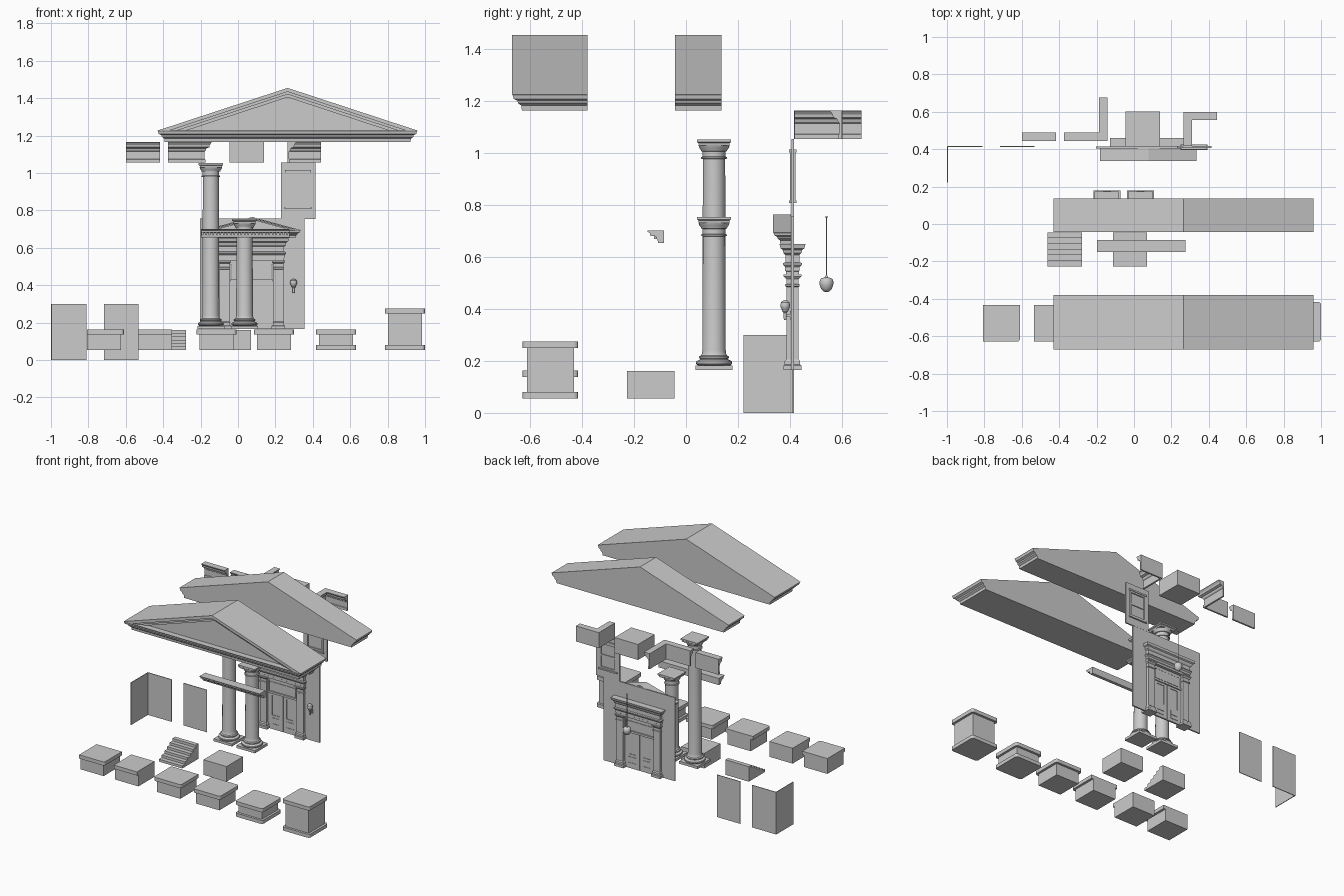
import bpy, bmesh
from math import pi, sin, cos
from mathutils import Vector

if "Cube" in bpy.data.objects:
    bpy.data.objects.remove(bpy.data.objects["Cube"])


def finish(name, bm, smooth=False):
    bmesh.ops.recalc_face_normals(bm, faces=bm.faces)
    me = bpy.data.meshes.new(name)
    bm.to_mesh(me)
    bm.free()
    ob = bpy.data.objects.new(name, me)
    bpy.context.collection.objects.link(ob)
    if smooth:
        bpy.ops.object.select_all(action='DESELECT')
        ob.select_set(True)
        bpy.context.view_layer.objects.active = ob
        bpy.ops.object.shade_smooth_by_angle()
    return ob


def loft(bm, rings, closed_ring=True):
    """Skin a list of equal-length closed rings and cap both ends."""
    vs = [[bm.verts.new(p) for p in r] for r in rings]
    n = len(vs[0])
    for a, b in zip(vs, vs[1:]):
        for i in range(n):
            j = (i + 1) % n
            bm.faces.new((a[i], a[j], b[j], b[i]))
    bm.faces.new(vs[0])
    bm.faces.new(vs[-1])


def prism(name, pts, axis, a, b):
    put = {'x': lambda p, t: (t, p[0], p[1]), 'y': lambda p, t: (p[0], t, p[1]),
           'z': lambda p, t: (p[0], p[1], t)}[axis]
    bm = bmesh.new()
    loft(bm, [[put(p, t) for p in pts] for t in (a, b)])
    return finish(name, bm)


def boxes(name, items):
    bm = bmesh.new()
    for x0, x1, y0, y1, z0, z1 in items:
        loft(bm, [[(x0, y0, z), (x1, y0, z), (x1, y1, z), (x0, y1, z)] for z in (z0, z1)])
    return finish(name, bm)


def holed(name, x0, x1, z0, z1, a0, a1, c0, c1, y0, y1):
    """Panel with one rectangular opening (a0..a1, c0..c1)."""
    parts = [(x0, a0, y0, y1, z0, z1), (a1, x1, y0, y1, z0, z1),
             (a0, a1, y0, y1, z0, c0), (a0, a1, y0, y1, c1, z1)]
    return boxes(name, [p for p in parts if p[5] - p[4] > 1e-4])


def rect_stack(name, cx, cy, layers):
    """Square-plan turned shape: layers of (half x, half y, z)."""
    bm = bmesh.new()
    loft(bm, [[(cx - a, cy - b, z), (cx + a, cy - b, z), (cx + a, cy + b, z), (cx - a, cy + b, z)]
              for a, b, z in layers])
    return finish(name, bm)


def lathe(name, cx, cy, prof, n=32):
    bm = bmesh.new()
    loft(bm, [[(cx + r * cos(2 * pi * i / n), cy + r * sin(2 * pi * i / n), z) for i in range(n)]
              for r, z in prof])
    return finish(name, bm, True)


def sweep(name, path, prof):
    """Mitred moulding; profile (offset, z) sits on the right of the path."""
    P = [Vector(p) for p in path]
    D = [(b - a).normalized() for a, b in zip(P, P[1:])]
    N = [Vector((d.y, -d.x)) for d in D]
    rings = []
    for i, p in enumerate(P):
        a, b = N[max(i - 1, 0)], N[min(i, len(N) - 1)]
        m = (a + b) / (1 + a.dot(b))
        rings.append([(p.x + m.x * o, p.y + m.y * o, z) for o, z in prof])
    bm = bmesh.new()
    loft(bm, rings)
    return finish(name, bm)


def pediment(name, cx, hw, z0, zc, zt, yf, yb, over, front=True):
    h = zc - z0
    prof = [(0, z0), (.1, z0), (.15, .3), (.45, .45), (.5, .6), (.85, .72), (.9, .88), (1, 1), (0, 1)]
    prof = [(0.0, z0), (over * .1, z0)] + [(over * o, z0 + h * t) for o, t in prof[2:]]
    xi = hw - over
    wall = yf + over if front else yf
    if front:
        path = [(cx - xi, yb), (cx - xi, wall), (cx + xi, wall), (cx + xi, yb)]
        sweep(name + "_cornice", path, prof)
    else:
        sweep(name + "_left_cornice", [(cx - xi, yb), (cx - xi, yf)], prof)
        sweep(name + "_right_cornice", [(cx + xi, yf), (cx + xi, yb)], prof)
    prism(name + "_body", [(cx - xi, z0), (cx + xi, z0), (cx + xi, zc), (cx + hw, zc), (cx, zt),
                           (cx - hw, zc), (cx - xi, zc)], 'y', wall, yb)
    if front:
        k = zt - zc
        for i, (t, f) in enumerate(((.09, 0), (.15, .35), (.22, .7))):
            t *= k
            e = hw * (1 - t / k)
            prism(f"{name}_raking_band_{i}", [(cx - hw, zc), (cx, zt), (cx + hw, zc), (cx + e, zc),
                                              (cx, zt - t), (cx - e, zc)], 'y', yf + over * f, wall)


# Large roof gables: moulded front section and plain middle section
pediment("front_gable", .265, .695, 1.165, 1.227, 1.455, -.67, -.38, .042)
pediment("middle_gable", .265, .695, 1.165, 1.227, 1.455, -.043, .137, .042, False)

# Entablature: straight, outer corner, inner corner, solid block
ENT = [(0, 1.055), (.012, 1.055), (.012, 1.073), (.008, 1.075), (.008, 1.115), (.014, 1.12),
       (.018, 1.132), (.034, 1.138), (.036, 1.15), (.045, 1.162), (.045, 1.165), (0, 1.165)]
sweep("entablature_straight", [(-.6, .49), (-.418, .49)], ENT)
sweep("entablature_outer_corner", [(-.375, .49), (-.187, .49), (-.187, .675)], ENT)
sweep("entablature_inner_corner", [(.265, .418), (.265, .60), (.445, .60)], ENT)
boxes("entablature_block", [(-.045, .14, .415, .602, 1.055, 1.165)])

# Porch cornice with dentils, and small door gable
sweep("porch_cornice", [(-.198, -.085), (.275, -.085)],
      [(0, .655), (.022, .655), (.025, .668), (.03, .67), (.03, .68), (.052, .682), (.054, .692),
       (.064, .698), (.064, .702), (0, .702)])
boxes("porch_dentils", [(-.194 + i * .0188, -.185 + i * .0188, -.124, -.112, .670, .681)
                        for i in range(25)])
pediment("door_gable", .077, .258, .652, .695, .765, .336, .405, .03)


# Columns
def column(name, cx, cy, zt):
    z = .165
    rect_stack(name + "_plinth", cx, cy, [(.072, .072, z), (.072, .072, z + .018)])
    prof = [(.062, z + .018), (.068, z + .022), (.07, z + .028), (.068, z + .034), (.06, z + .038),
            (.054, z + .041), (.054, z + .044), (.058, z + .047), (.058, z + .052), (.05, z + .056),
            (.047, z + .062), (.045, z + .075), (.043, zt - .075), (.049, zt - .074), (.05, zt - .068),
            (.044, zt - .066), (.044, zt - .046), (.05, zt - .045), (.051, zt - .04),
            (.056, zt - .034), (.06, zt - .022)]
    lathe(name + "_shaft", cx, cy, prof)
    rect_stack(name + "_abacus", cx, cy, [(.058, .058, zt - .024), (.06, .06, zt - .014),
                                          (.066, .066, zt - .01), (.066, .066, zt)])


column("tall_column", -.145, .108, 1.053)
column("short_column", .035, .108, .755)


# Foundation blocks, with rounded caps on the exposed sides
def slab(name, x, y0, y1, sides, z0, z1, o=.016):
    xa, xb = x - .091 - o * ('L' in sides), x + .091 + o * ('R' in sides)
    ya, yb = y0 - o * ('F' in sides), y1 + o * ('B' in sides)
    pts = []
    for px, py, s, sx, sy, a in ((xa, ya, 'LF', 1, 1, pi), (xb, ya, 'RF', -1, 1, 1.5 * pi),
                                 (xb, yb, 'RB', -1, -1, 0), (xa, yb, 'LB', 1, -1, .5 * pi)):
        if s[0] in sides and s[1] in sides:
            pts += [(px + sx * o + o * cos(a + k * pi / 8), py + sy * o + o * sin(a + k * pi / 8))
                    for k in range(5)]
        else:
            pts.append((px, py))
    prism(name, pts, 'z', z0, z1)


for i, (x, sides, zt, base) in enumerate(((-.717, 'FR', .164, 0), (-.444, 'F', .164, 0),
                                          (-.115, 'LRF', .164, 0), (.192, 'LRFB', .164, 0),
                                          (.525, 'LRFB', .164, 1), (.893, 'LRFB', .275, 1))):
    boxes(f"foundation_block_{i}", [(x - .091, x + .091, -.613, -.432, .055, zt - .02)])
    slab(f"foundation_cap_{i}", x, -.613, -.432, sides, zt - .026, zt)
    if base:
        slab(f"foundation_foot_{i}", x, -.613, -.432, sides, .055, .08)
boxes("foundation_plain_block", [(-.112, .07, -.228, -.045, .055, .162)])

# Stairs
steps, d, h = 6, .183 / 6, .107 / 6
pts = [(-.045, .055), (-.228, .055)]
for i in range(steps):
    pts += [(-.228 + i * d, .055 + (i + 1) * h), (-.228 + (i + 1) * d, .055 + (i + 1) * h)]
prism("stairs", pts, 'x', -.462, -.278)

# Plain wall panels
boxes("wall_panel", [(-.717, -.533, .411, .416, 0, .3)])
prism("wall_corner", [(-1, .222), (-.995, .222), (-.995, .411), (-.811, .411), (-.811, .416), (-1, .416)],
      'z', 0, .3)

# Window wall
holed("window_wall", .23, .414, .755, 1.055, .262, .378, .825, .995, .406, .416)
holed("window_frame", .253, .387, .816, 1.004, .266, .374, .829, .991, .401, .421)
boxes("window_sill", [(.248, .392, .396, .426, .808, .818), (.25, .39, .397, .425, 1.003, 1.015)])
boxes("window_rail", [(.26, .38, .403, .419, .904, .916)])
boxes("window_glass", [(.26, .38, .409, .413, .825, .995)])

# Door wall, double door and transom
C, Y = .072, .41
holed("door_wall", -.203, .356, .165, .757, C - .112, C + .112, .165, .51, .405, .415)
boxes("transom_panel", [(C - .108, C + .108, .406, .414, .43, .51),
                        (C - .1, C + .1, .402, .418, .44, .5)])
boxes("transom_bar", [(C - .112, C + .112, .396, .424, .42, .434)])
for s in (-1, 1):
    side = "left" if s < 0 else "right"
    xs = sorted((C + s * .002, C + s * .112))
    gs = sorted((C + s * .028, C + s * .086))
    holed(f"door_leaf_{side}", *xs, .165, .425, *gs, .265, .405, .404, .416)
    boxes(f"door_glass_{side}", [(*gs, .408, .412, .265, .405)])
    boxes(f"door_panels_{side}", [(*gs, .401, .419, .187, .205), (*gs, .401, .419, .215, .247)])
    rect_stack(f"door_pilaster_{side}", C + s * .144, Y,
               [(.036, .035, .165), (.036, .035, .182), (.03, .03, .186), (.03, .03, .2),
                (.026, .023, .206), (.026, .023, .485), (.03, .028, .488), (.03, .028, .495),
                (.026, .023, .497), (.026, .023, .515), (.034, .034, .525), (.034, .034, .533)])
rect_stack("door_entablature", C, Y,
           [(.174, .025, .53), (.174, .025, .545), (.177, .028, .547), (.177, .028, .562),
            (.184, .036, .57), (.184, .036, .577), (.175, .027, .58), (.175, .027, .608),
            (.183, .034, .615), (.186, .038, .628), (.196, .046, .634), (.2, .05, .65)])

# Wall sconce
lathe("sconce_lamp", .297, .382, [(.004, .358), (.006, .365), (.006, .385), (.012, .393), (.012, .397),
                                  (.017, .405), (.019, .415), (.016, .426), (.009, .432), (.002, .434)], 20)
boxes("sconce_bracket", [(.293, .301, .382, .405, .370, .378), (.288, .306, .4, .406, .36, .392)])

# Hanging lamp
lathe("hanging_rod", .085, .541, [(.005, .757), (.005, .753), (.002, .752), (.002, .52)], 12)
lathe("hanging_lamp", .085, .541, [(.003, .53), (.007, .522), (.02, .518), (.024, .514), (.027, .505),
                                   (.026, .492), (.02, .476), (.01, .467), (.002, .465)], 24)
